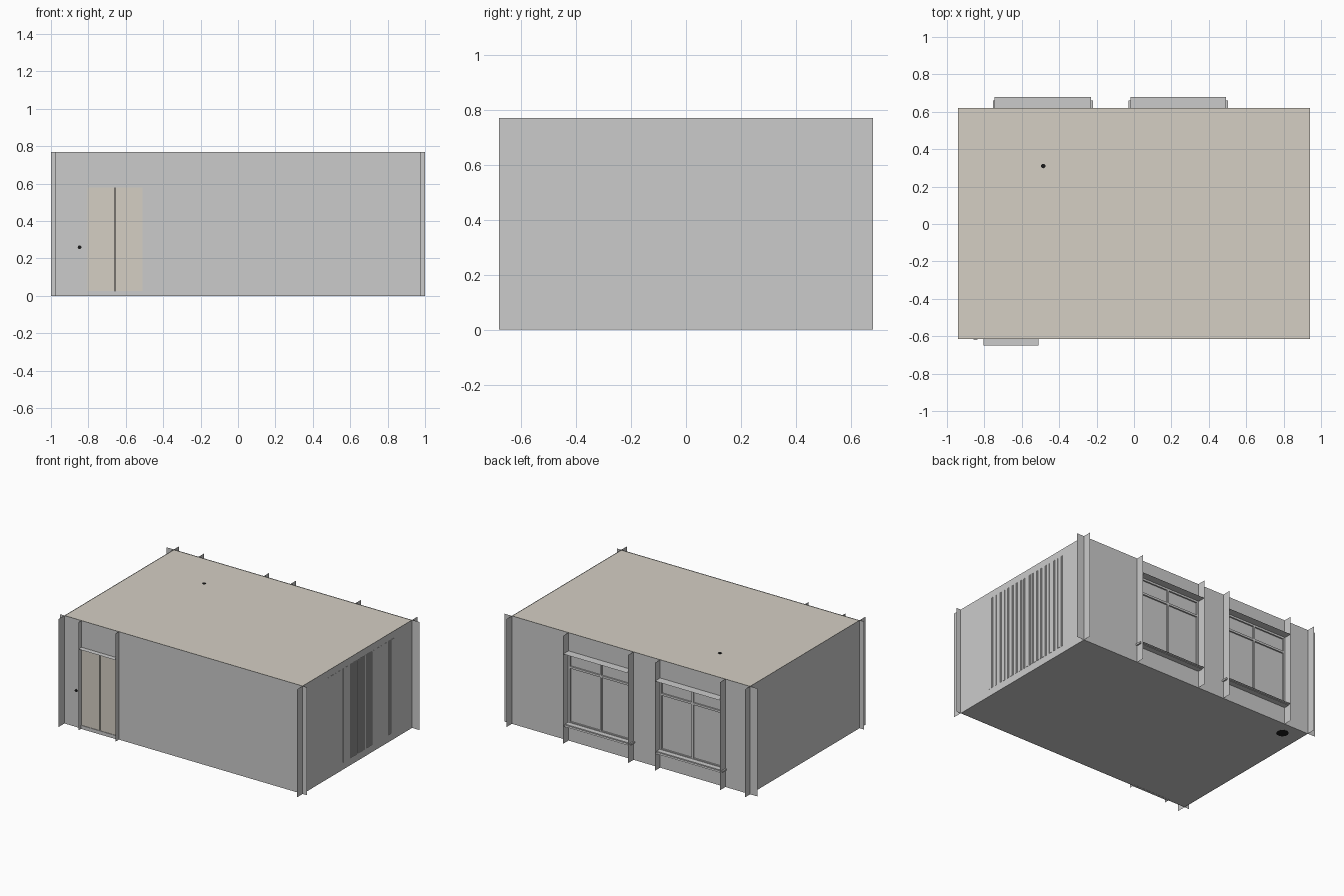
import bpy, bmesh
from mathutils import Vector

if "Cube" in bpy.data.objects:
    bpy.data.objects.remove(bpy.data.objects["Cube"])

H = 0.77                     # wall height
X, YF, YB = 0.94, -0.614, 0.62   # wall planes


def material(name, col):
    m = bpy.data.materials.new(name)
    m.diffuse_color = (*col, 1)
    m.use_nodes = True
    m.node_tree.nodes["Principled BSDF"].inputs["Base Color"].default_value = m.diffuse_color
    return m


BEIGE = material("beige", (0.66, 0.62, 0.55))
BLACK = material("black", (0.01, 0.01, 0.01))


def finish(name, bm, mat=None):
    me = bpy.data.meshes.new(name)
    bm.to_mesh(me)
    bm.free()
    ob = bpy.data.objects.new(name, me)
    bpy.context.collection.objects.link(ob)
    if mat:
        me.materials.append(mat)
    return ob


def add_box(bm, lo, hi):
    """Box between two corners; a zero extent gives a single flat sheet."""
    flat = [i for i in range(3) if hi[i] - lo[i] < 1e-6]
    if flat:
        k = flat[0]
        a, b = [i for i in range(3) if i != k]
        vs = []
        for p, q in ((0, 0), (1, 0), (1, 1), (0, 1)):
            v = list(lo)
            v[a] = hi[a] if p else lo[a]
            v[b] = hi[b] if q else lo[b]
            vs.append(bm.verts.new(v))
        bm.faces.new(vs)
        return
    r = bmesh.ops.create_cube(bm, size=1)
    lo, hi = Vector(lo), Vector(hi)
    for v in r["verts"]:
        v.co = (lo + hi) / 2 + v.co * (hi - lo)


def parts(name, boxes, mat=None):
    bm = bmesh.new()
    for lo, hi in boxes:
        add_box(bm, lo, hi)
    return finish(name, bm, mat)


def disc(name, loc, r, depth, rot=(0, 0, 0)):
    bm = bmesh.new()
    bmesh.ops.create_cone(bm, cap_ends=True, segments=24, radius1=r, radius2=r, depth=depth)
    ob = finish(name, bm, BLACK)
    ob.location, ob.rotation_euler = loc, rot


def wall_with_openings(name, y, x0, x1, openings):
    """Sheet wall along x with openings given as (xa, xb, za, zb)."""
    sheets, x = [], x0
    for xa, xb, za, zb in openings:
        sheets.append(((x, y, 0), (xa, y, H)))
        sheets.append(((xa, y, zb), (xb, y, H)))
        if za > 0:
            sheets.append(((xa, y, 0), (xb, y, za)))
        x = xb
    sheets.append(((x, y, 0), (x1, y, H)))
    parts(name, sheets)


# floor and roof sheets
parts("floor", [((-X, YF, 0.001), (X, YB, 0.001))])
parts("roof", [((-X, YF, H - 0.003), (X, YB, H - 0.003))], BEIGE)

# side walls run past the corners
for name, s in (("left_wall", -1), ("right_wall", 1)):
    parts(name, [((s * X, -0.68, 0), (s * X, 0.68, H))])

# front wall with doorway, back wall with two windows
D0, D1, DT = -0.805, -0.51, 0.58
WZ0, WZ1 = 0.125, 0.64
WINDOWS = [(-0.745, -0.23), (-0.02, 0.493)]
wall_with_openings("front_wall", YF, -0.975, 0.975, [(D0, D1, 0, DT)])
wall_with_openings("back_wall", YB, -1, 1, [(a, b, WZ0, WZ1) for a, b in WINDOWS])

# door: full-height side fins, lintel, threshold, two leaves
parts("door_reveal", [((x, -0.65, 0), (x, YF, H)) for x in (D0, D1)]
      + [((D0, -0.65, DT), (D1, YF, DT))])
parts("door_threshold", [((D0, YF - 0.006, 0), (D1, YF + 0.01, 0.025))])
mid = (D0 + D1) / 2
parts("door_leaves", [((D0, YF - 0.002, 0.025), (mid - 0.003, YF + 0.01, DT)),
                      ((mid + 0.003, YF - 0.002, 0.025), (D1, YF + 0.01, DT))], BEIGE)
parts("door_gap", [((mid - 0.003, YF + 0.006, 0.025), (mid + 0.003, YF + 0.006, DT))], BLACK)

# windows: fins, lintel, sill, glass and glazing bars
for n, (a, b) in enumerate(WINDOWS, 1):
    parts(f"window_{n}_reveal", [((x, YB, 0), (x, 0.68, H)) for x in (a, b)]
          + [((a, YB, z), (b, 0.68, z)) for z in (WZ0, WZ1)])
    parts(f"window_{n}_sill", [((a - 0.01, YB, WZ0 - 0.004), (b + 0.01, 0.66, WZ0 + 0.008))])
    parts(f"window_{n}_glass", [((a, YB - 0.006, WZ0), (b, YB - 0.006, WZ1))])
    c, t, y0, y1 = (a + b) / 2, 0.007, YB - 0.012, YB + 0.004
    parts(f"window_{n}_frame", [
        ((a, y0, WZ0), (a + 2 * t, y1, WZ1)), ((b - 2 * t, y0, WZ0), (b, y1, WZ1)),
        ((a, y0, WZ0), (b, y1, WZ0 + 2 * t)), ((a, y0, WZ1 - 2 * t), (b, y1, WZ1)),
        ((c - t, y0, WZ0), (c + t, y1, WZ1)), ((a, y0, 0.52), (b, y1, 0.535))])

# grouped vertical slats on the right wall
slats = []
for g in range(9):
    for k in range(7):
        y = -0.33 + g * 0.0855 + k * 0.0112
        slats.append(((X - 0.012, y, 0.052), (X + 0.002, y + 0.005, 0.72)))
parts("wall_slats", slats)

# small round fittings
disc("ceiling_fitting", (-0.485, 0.31, H - 0.004), 0.012, 0.006)
disc("wall_fitting", (-0.847, YF, 0.26), 0.01, 0.006, (1.5708, 0, 0))
disc("floor_base", (-0.81, 0.52, 0.005), 0.04, 0.01)
